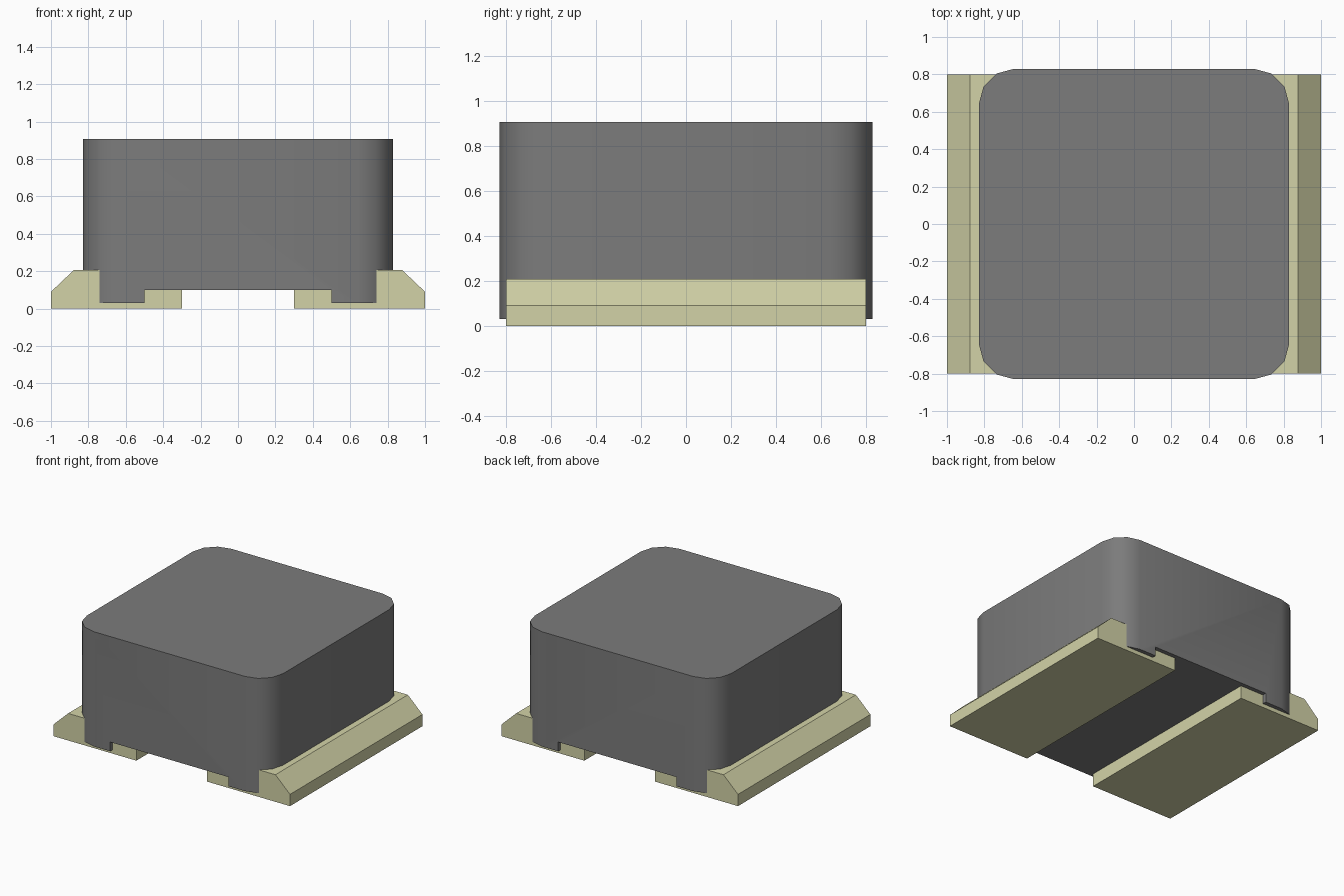
import bpy
import bmesh
import math

cube = bpy.data.objects.get("Cube")
if cube:
    bpy.data.objects.remove(cube, do_unlink=True)


def material(name, color):
    mat = bpy.data.materials.new(name)
    mat.use_nodes = True
    mat.diffuse_color = color
    mat.node_tree.nodes["Principled BSDF"].inputs["Base Color"].default_value = color
    return mat


def extrude_profile(name, profile, half_depth, mat, round_x=None, radius=0.0):
    """Extrude an (x, z) profile along y; optionally round vertical edges at |x| = round_x."""
    bm = bmesh.new()
    face = bm.faces.new([bm.verts.new((x, -half_depth, z)) for x, z in profile])
    result = bmesh.ops.extrude_face_region(bm, geom=[face], use_keep_orig=True)
    moved = [v for v in result["geom"] if isinstance(v, bmesh.types.BMVert)]
    bmesh.ops.translate(bm, verts=moved, vec=(0, 2 * half_depth, 0))
    bmesh.ops.recalc_face_normals(bm, faces=bm.faces)
    if round_x:
        corners = [e for e in bm.edges
                   if all(abs(abs(v.co.x) - round_x) < 1e-4 for v in e.verts)
                   and abs(e.verts[0].co.z - e.verts[1].co.z) > 0.1]
        bmesh.ops.bevel(bm, geom=corners, offset=radius, offset_type='OFFSET',
                        segments=3, profile=0.5, affect='EDGES')
    mesh = bpy.data.meshes.new(name)
    bm.to_mesh(mesh)
    bm.free()
    mesh.materials.append(mat)
    obj = bpy.data.objects.new(name, mesh)
    bpy.context.collection.objects.link(obj)
    return obj


grey = material("dark grey casing", (0.2, 0.2, 0.2, 1))
metal = material("pale brass terminal", (0.65, 0.65, 0.39, 1))

# Rounded casing with a shallow channel along its underside
body_profile = [(-0.83, 0.03), (-0.5, 0.03), (-0.5, 0.10), (0.5, 0.10),
                (0.5, 0.03), (0.83, 0.03), (0.83, 0.907), (-0.83, 0.907)]
body = extrude_profile("casing", body_profile, 0.83, grey, round_x=0.83, radius=0.19)
bpy.ops.object.select_all(action='DESELECT')
body.select_set(True)
bpy.context.view_layer.objects.active = body
bpy.ops.object.shade_smooth_by_angle(angle=math.radians(35))

# Stepped terminals with a chamfered outer edge, mirrored left and right
terminal = [(0.30, 0), (1.0, 0), (1.0, 0.09), (0.877, 0.207),
            (0.70, 0.207), (0.70, 0.099), (0.30, 0.099)]
for side, name in ((1, "left_terminal"), (-1, "right_terminal")):
    extrude_profile(name, [(side * x, z) for x, z in terminal], 0.80, metal)
